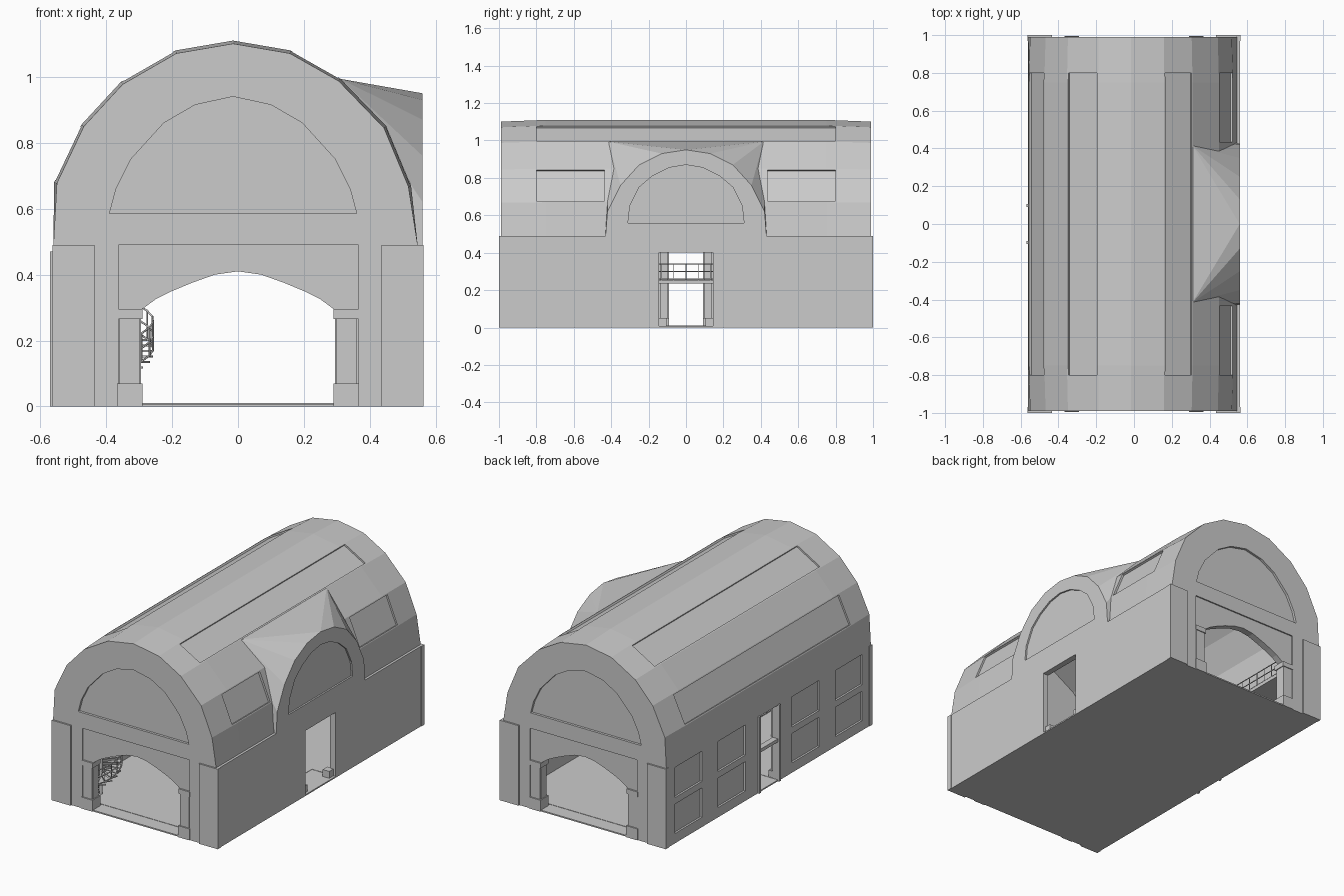
import bpy, bmesh, math
from mathutils import Vector

if "Cube" in bpy.data.objects:
    bpy.data.objects.remove(bpy.data.objects["Cube"])


def add_mesh(name, bm):
    bmesh.ops.recalc_face_normals(bm, faces=bm.faces)
    me = bpy.data.meshes.new(name)
    bm.to_mesh(me)
    bm.free()
    ob = bpy.data.objects.new(name, me)
    bpy.context.scene.collection.objects.link(ob)
    return ob


def loft(name, sections):
    bm = bmesh.new()
    rings = [[bm.verts.new(p) for p in s] for s in sections]
    n = len(rings[0])
    for a, b in zip(rings, rings[1:]):
        for i in range(n):
            bm.faces.new((a[i], a[(i + 1) % n], b[(i + 1) % n], b[i]))
    bm.faces.new(rings[0])
    bm.faces.new(rings[-1][::-1])
    return add_mesh(name, bm)


def prism_y(name, pts, y0, y1):
    return loft(name, [[(x, y, z) for x, z in pts] for y in (y0, y1)])


def prism_x(name, pts, x0, x1):
    return loft(name, [[(x, y, z) for y, z in pts] for x in (x0, x1)])


def boxes(name, items):
    bm = bmesh.new()
    for x0, x1, y0, y1, z0, z1 in items:
        r = bmesh.ops.create_cube(bm, size=1)
        for v in r["verts"]:
            v.co = ((x0 + x1) / 2 + v.co.x * (x1 - x0), (y0 + y1) / 2 + v.co.y * (y1 - y0),
                    (z0 + z1) / 2 + v.co.z * (z1 - z0))
    return add_mesh(name, bm)


def hull(name, pts):
    bm = bmesh.new()
    for p in pts:
        bm.verts.new(p)
    bmesh.ops.convex_hull(bm, input=bm.verts)
    return add_mesh(name, bm)


def combine(target, other, op="DIFFERENCE"):
    m = target.modifiers.new("bool", "BOOLEAN")
    m.operation, m.object, m.solver = op, other, "EXACT"
    dg = bpy.context.evaluated_depsgraph_get()
    dg.update()
    me = bpy.data.meshes.new_from_object(target.evaluated_get(dg))
    target.modifiers.clear()
    target.data = me
    bpy.data.objects.remove(other)


def tube(name, paths, r):
    cu = bpy.data.curves.new(name, "CURVE")
    cu.dimensions, cu.bevel_depth, cu.bevel_resolution = "3D", r, 1
    for pts in paths:
        s = cu.splines.new("POLY")
        s.points.add(len(pts) - 1)
        for p, c in zip(s.points, pts):
            p.co = (*c, 1)
    ob = bpy.data.objects.new(name, cu)
    bpy.context.scene.collection.objects.link(ob)
    return ob


def mirrored(half, cx=0):
    # half runs from the outer right point up to the crown
    return [(cx + a, z) for a, z in half] + [(cx - a, z) for a, z in half[-2::-1]]


# Hall shell: walls and faceted barrel vault
vault = [(0.545, .49), (0.525, .67), (0.45, .85), (0.31, .995), (0.16, 1.08), (-0.015, 1.11),
         (-0.19, 1.08), (-0.355, .985), (-0.475, .855), (-0.558, .68), (-0.56, .49)]
outline = [(-0.56, 0), (0.56, 0), (0.56, .49)] + vault


def ring(y, s):
    return [(x * (s if z > .5 else 1), y, .49 + (z - .49) * s if z > .49 else z) for x, z in outline]


hall = loft("hall_shell", [ring(-.99, .985), ring(-.75, 1), ring(.75, 1), ring(.99, .985)])

# Cross vault dormer on the right
arch = mirrored([(.43, .49), (.42, .62), (.35, .76), (.25, .87), (.13, .93), (0, .95)])
dormer = hull("dormer", [(.56, y, z) for y, z in arch] +
              [(.31, s * .415, z) for s in (-1, 1) for z in (.49, .994)])
combine(hall, dormer, "UNION")

# Hollow interior
inner = [(x * .935, .01 + z * .96) for x, z in outline]
combine(hall, prism_y("cut", inner, -.94, .94))
combine(hall, hull("cut", [(.53, y * .94, z - .03) for y, z in arch] +
                   [(.27, s * .39, z) for s in (-1, 1) for z in (.46, .96)]))

# End walls: arched opening, shallow spandrel recess, lunette
opening = [(.295, 0.0), (.295, .292), (.25, .325), (.2, .35), (.14, .375), (.07, .4), (0, .41)]
lunette = mirrored([(.375, .585), (.355, .66), (.31, .75), (.21, .86), (.115, .915), (0, .94)], -.015)
for s in (-1, 1):
    combine(hall, prism_y("cut", [(x, z if z else .008) for x, z in mirrored(opening)], s * .9, s * 1.1))
    combine(hall, boxes("cut", [(-.362, .365, *sorted((s * .982, s * 1.1)), .008, .49)]))
    combine(hall, prism_y("cut", lunette, s * .975, s * 1.1))

# Right wall: doorway and dormer lunette
combine(hall, boxes("cut", [(.4, .7, -.145, .145, .008, .4)]))
combine(hall, prism_x("cut", mirrored([(.31, .56), (.3, .65), (.25, .75), (.18, .81), (.09, .855), (0, .87)]),
                      .55, .7))

# Left wall: door, upper window and sunken panels
combine(hall, boxes("cut", [(-.7, -.4, -.09, .09, .008, .24), (-.7, -.4, -.09, .09, .26, .465)]))
combine(hall, boxes("cut", [(-.7, -.548, *sorted((s * a, s * b)), z0, z1) for s in (-1, 1)
                            for a, b in ((.225, .49), (.645, .905))
                            for z0, z1 in ((.06, .24), (.28, .465))]))

# Sunken skylights in the vault facets
for i, spans in ((1, ((-.8, -.435), (.435, .8))), (3, ((-.8, .8),)), (6, ((-.8, .8),)), (8, ((-.8, .8),))):
    a, b = Vector(vault[i]), Vector(vault[i + 1])
    a, b = a.lerp(b, .04), b.lerp(a, .04)
    n = Vector((b.y - a.y, a.x - b.x)).normalized()
    quad = [a - n * .012, a + n * .03, b + n * .03, b - n * .012]
    for y0, y1 in spans:
        combine(hall, prism_y("cut", quad, y0, y1))

# Corner piers, jamb pilasters with bases and capitals on both end walls
piers, jambs = [], []
for sy in (-1, 1):
    def yr(a, b):
        return sorted((sy * a, sy * b))
    for sx in (-1, 1):
        def xr(a, b):
            return sorted((sx * a, sx * b))
        piers.append((*xr(.435, .563), *yr(.97, 1), 0, .49))
        jambs += [(*xr(.297, .36), *yr(.925, .987), 0, .265),
                  (*xr(.29, .367), *yr(.915, .995), 0, .07),
                  (*xr(.29, .367), *yr(.915, .992), .265, .295)]
boxes("corner_piers", piers)
boxes("arch_pilasters", jambs)

# Pilasters beside the side doors
side = []
for s in (-1, 1):
    side += [(-.535, -.505, *sorted((s * .1, s * .14)), 0, .47),
             (-.545, -.495, *sorted((s * .092, s * .145)), 0, .05),
             (-.57, -.55, *sorted((s * .09, s * .105)), 0, .47),
             (.5, .545, *sorted((s * .105, s * .15)), 0, .05)]
boxes("door_pilasters", side)

# Balcony along the left wall with its railing
boxes("balcony_floor", [(-.53, -.31, -.67, .93, .235, .255)])
ys = [-.66 + i * .066 for i in range(25)]
tube("balcony_rails", [[(-.315, -.66, z), (-.315, .93, z)] for z in (.26, .30, .34)], .003)
tube("balcony_posts", [[(-.315, y, .25), (-.315, y, .34)] for y in ys], .0025)

# Spiral stair up to the balcony
cx, cy, R, n = -.375, -.79, .118, 14
ang = [math.radians(-180 + i * 270 / n) for i in range(n + 1)]


def on(a, r, z):
    return (cx + r * math.cos(a), cy + r * math.sin(a), z)


for i in range(n):
    z = .02 + i * .0168
    sec = [(ang[i], .012), (ang[i], R), (ang[i + 1] + .05, R), (ang[i + 1] + .05, .012)]
    loft(f"stair_tread_{i + 1}", [[on(a, r, h) for a, r in sec] for h in (z - .006, z)])
tube("stair_column", [[(cx, cy, 0), (cx, cy, .34)]], .01)
tube("stair_posts", [[on(a, R, .015 + i * .0168), on(a, R, .105 + i * .0168)]
                     for i, a in enumerate(ang)], .0025)
tube("stair_rails", [[on(a, R, h + i * .0168) for i, a in enumerate(ang)] for h in (.02, .06, .105)], .003)
